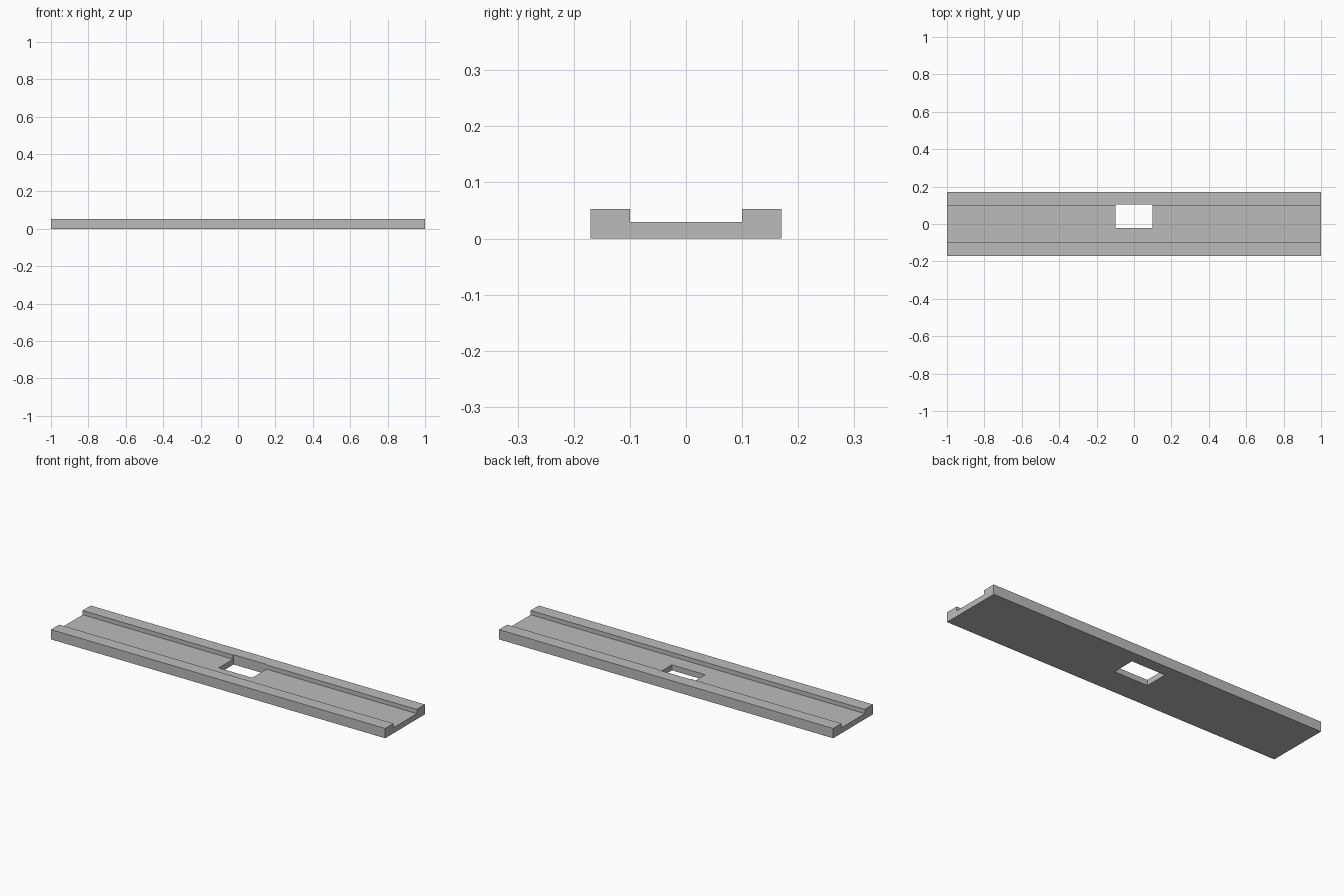
import bpy
import bmesh

cube = bpy.data.objects.get("Cube")
if cube:
    bpy.data.objects.remove(cube, do_unlink=True)

HALF_LENGTH = 1.0
HALF_WIDTH = 0.17
HALF_CHANNEL = 0.10
FLOOR = 0.03
TOP = 0.053

grey = bpy.data.materials.new("plain grey")
grey.use_nodes = True
colour = (0.5, 0.5, 0.5, 1)
grey.diffuse_color = colour
grey.node_tree.nodes["Principled BSDF"].inputs["Base Color"].default_value = colour


def add_object(name, bm):
    bmesh.ops.recalc_face_normals(bm, faces=bm.faces)
    mesh = bpy.data.meshes.new(name)
    bm.to_mesh(mesh)
    bm.free()
    obj = bpy.data.objects.new(name, mesh)
    bpy.context.collection.objects.link(obj)
    mesh.materials.append(grey)
    return obj


# Channel rail: a U-shaped section extruded along its length
half = [(HALF_WIDTH, 0), (HALF_WIDTH, TOP), (HALF_CHANNEL, TOP), (HALF_CHANNEL, FLOOR)]
section = half + [(-y, z) for y, z in reversed(half)]
bm = bmesh.new()
end = bm.faces.new([bm.verts.new((-HALF_LENGTH, y, z)) for y, z in section])
swept = bmesh.ops.extrude_face_region(bm, geom=[end], use_keep_orig=True)
verts = [v for v in swept["geom"] if isinstance(v, bmesh.types.BMVert)]
bmesh.ops.translate(bm, verts=verts, vec=(2 * HALF_LENGTH, 0, 0))
rail = add_object("channel_rail", bm)

# Rectangular opening, biting slightly into the back wall
Y0, Y1 = -0.022, 0.105
bm = bmesh.new()
bmesh.ops.create_cube(bm, size=1)
bmesh.ops.scale(bm, verts=bm.verts, vec=(0.2, Y1 - Y0, 0.3))
bmesh.ops.translate(bm, verts=bm.verts, vec=(0, (Y0 + Y1) / 2, 0))
cutter = add_object("opening_cutter", bm)
cutter.hide_render = True
cutter.hide_viewport = True
cutter.display_type = 'WIRE'

cut = rail.modifiers.new("opening", 'BOOLEAN')
cut.operation = 'DIFFERENCE'
cut.solver = 'EXACT'
cut.object = cutter
